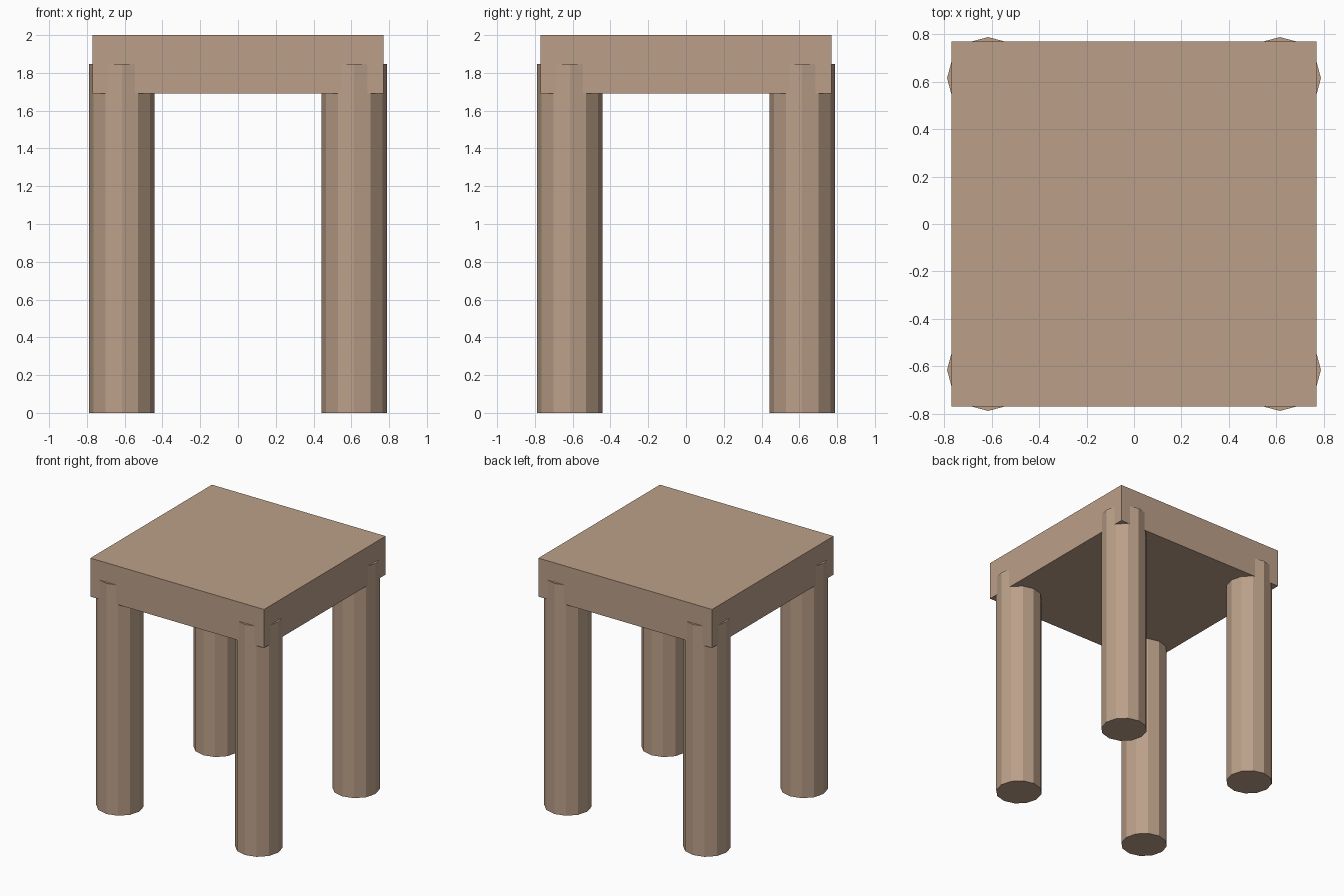
import bpy

if "Cube" in bpy.data.objects:
    bpy.data.objects.remove(bpy.data.objects["Cube"])

wood = bpy.data.materials.new("light brown wood")
wood.diffuse_color = (0.5, 0.35, 0.25, 1.0)
wood.use_nodes = True
wood.node_tree.nodes["Principled BSDF"].inputs["Base Color"].default_value = wood.diffuse_color

HALF = 0.769          # half width of the seat
SEAT_BOTTOM = 1.692
LEG_TOP = 1.846       # legs run up into the seat
LEG_POS = 0.615
LEG_RADIUS = 0.173

# Seat slab
bpy.ops.mesh.primitive_cube_add(size=1, location=(0, 0, (SEAT_BOTTOM + 2) / 2))
seat = bpy.context.object
seat.name = "seat"
seat.scale = (HALF * 2, HALF * 2, 2 - SEAT_BOTTOM)
bpy.ops.object.transform_apply(location=False, rotation=False, scale=True)
seat.data.materials.append(wood)

# Four twelve-sided legs, slightly proud of the seat edges
for y, depth_name in ((-LEG_POS, "front"), (LEG_POS, "back")):
    for x, side_name in ((-LEG_POS, "left"), (LEG_POS, "right")):
        bpy.ops.mesh.primitive_cylinder_add(vertices=12, radius=LEG_RADIUS, depth=LEG_TOP,
                                            location=(x, y, LEG_TOP / 2))
        leg = bpy.context.object
        leg.name = f"{depth_name}_{side_name}_leg"
        leg.data.materials.append(wood)
